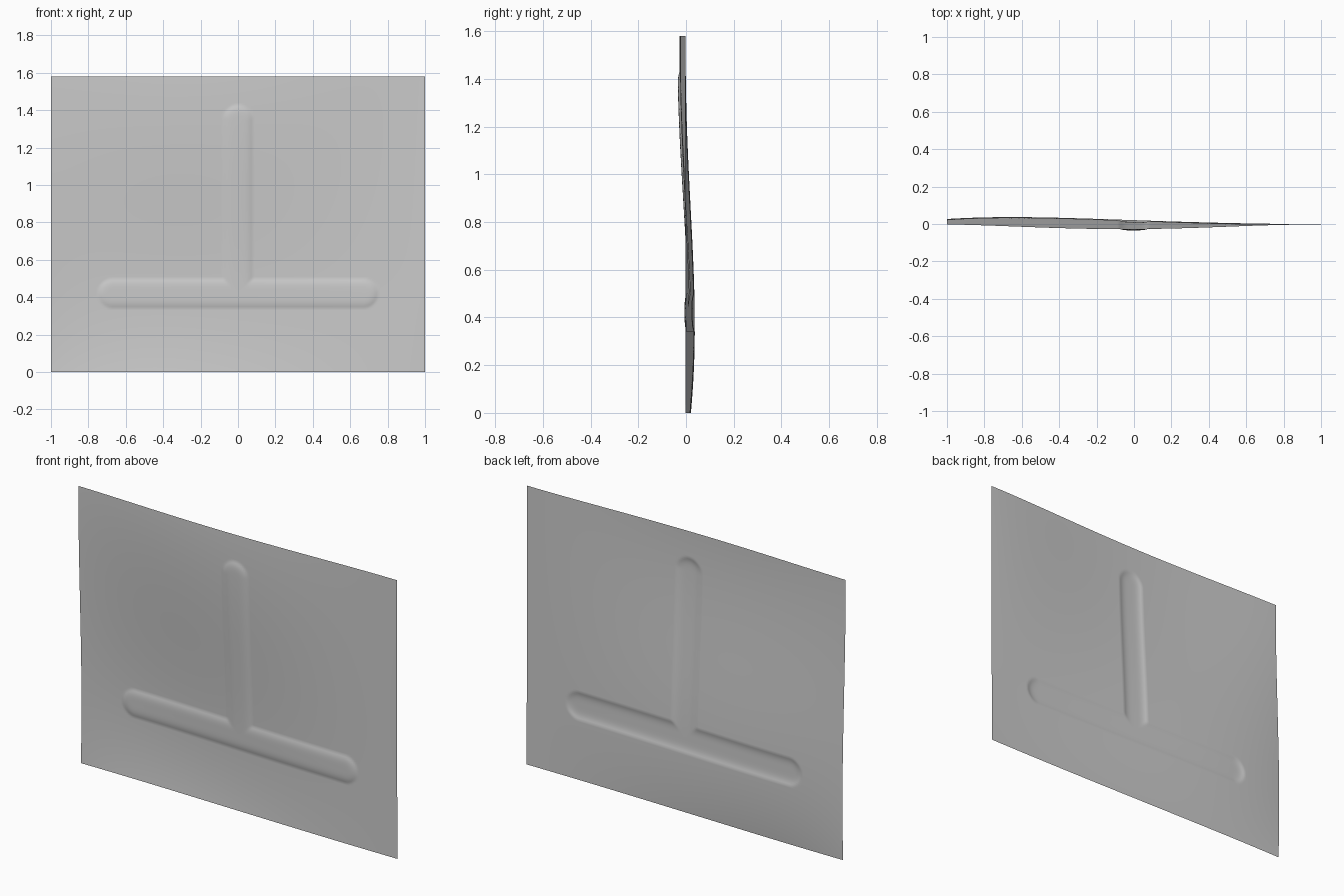
import bpy
import bmesh
import math

if "Cube" in bpy.data.objects:
    bpy.data.objects.remove(bpy.data.objects["Cube"])

W, H = 2.0, 1.58
NX, NZ = 200, 158

# Gentle warp of the sheet: depth (y) at a few stations
XS = [-1, -0.5, 0, 0.5, 1]
ZS = [0, 0.5, 1, 1.58]
WARP = [
    [0.020, 0.018, 0.009, 0.001, -0.001],
    [0.025, 0.033, 0.017, 0.004, -0.002],
    [0.010, 0.004, -0.010, -0.007, -0.003],
    [-0.002, -0.018, -0.026, -0.014, -0.003],
]

# Pressed beads as capsule centre lines (x0, z0, x1, z1)
BEADS = [(-0.67, 0.42, 0.67, 0.42), (0, 0.42, 0, 1.35)]
RADIUS, DEPTH = 0.078, 0.008


def lagrange(nodes, values, t):
    total = 0
    for i, a in enumerate(nodes):
        term = values[i]
        for j, b in enumerate(nodes):
            if i != j:
                term *= (t - b) / (a - b)
        total += term
    return total


def bead_height(x, z):
    best = 0
    for x0, z0, x1, z1 in BEADS:
        dx, dz = x1 - x0, z1 - z0
        t = ((x - x0) * dx + (z - z0) * dz) / (dx * dx + dz * dz)
        t = min(1, max(0, t))
        d = math.hypot(x - x0 - t * dx, z - z0 - t * dz) / RADIUS
        if d < 1:
            best = max(best, DEPTH * (1 - d ** 4))
    return best


# Embossed sheet
bm = bmesh.new()
rows = []
for j in range(NZ + 1):
    z = H * j / NZ
    row = []
    for i in range(NX + 1):
        x = -W / 2 + W * i / NX
        y = lagrange(ZS, [lagrange(XS, r, x) for r in WARP], z)
        row.append(bm.verts.new((x, y - bead_height(x, z), z)))
    rows.append(row)
for lower, upper in zip(rows, rows[1:]):
    for i in range(NX):
        face = bm.faces.new((lower[i], lower[i + 1], upper[i + 1], upper[i]))
        face.smooth = True

mesh = bpy.data.meshes.new("embossed_panel")
bm.to_mesh(mesh)
bm.free()
panel = bpy.data.objects.new("embossed_panel", mesh)
bpy.context.collection.objects.link(panel)
